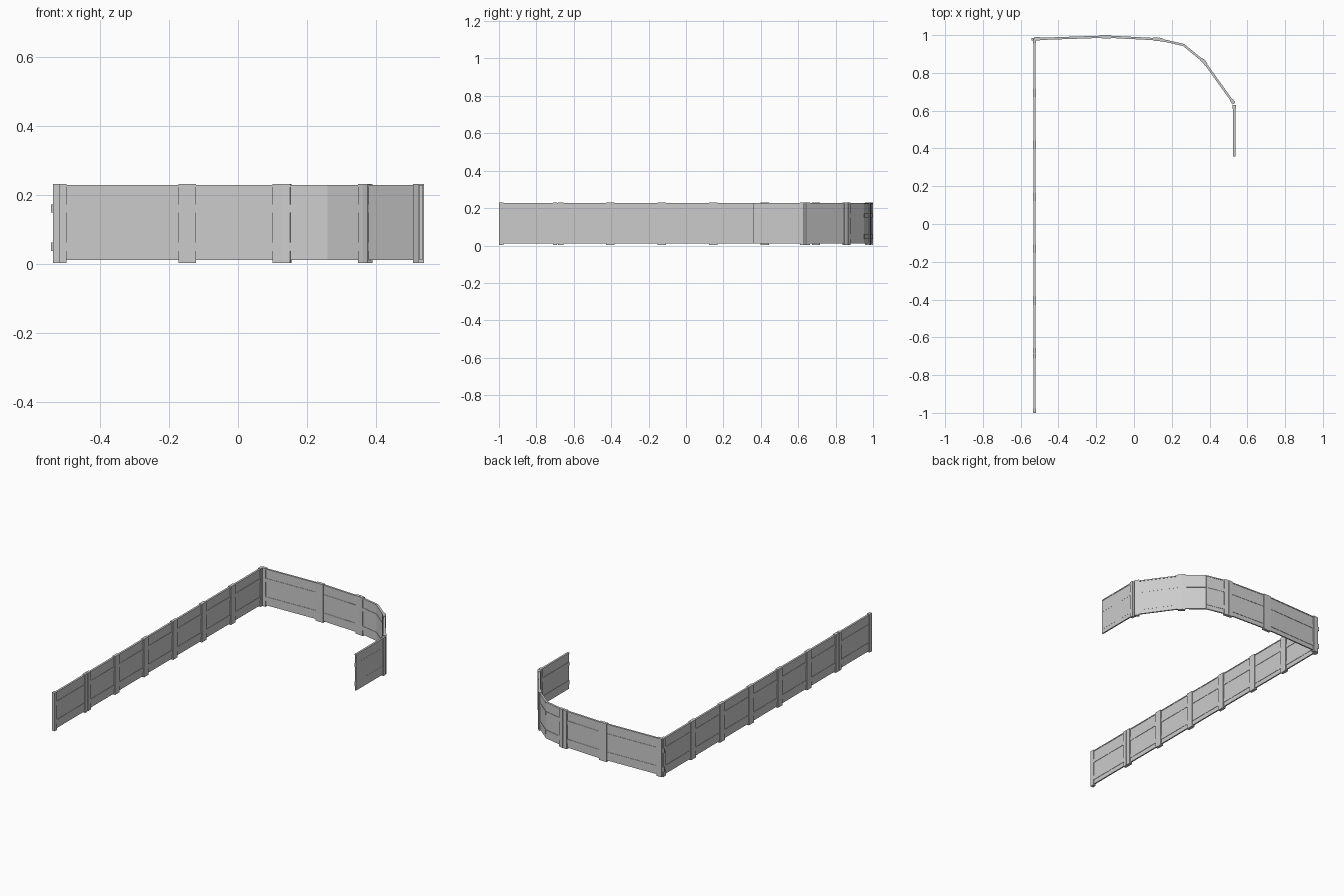
import bpy, bmesh
from mathutils import Vector, Matrix

if "Cube" in bpy.data.objects:
    bpy.data.objects.remove(bpy.data.objects["Cube"])


def box(name, a, b, n0, n1, z0, z1, ext=(0, 0)):
    """Box running from plan point a to b; n is the offset towards the outside."""
    a, b = Vector((*a, 0)), Vector((*b, 0))
    d = (b - a).normalized()
    a, b = a - d * ext[0], b + d * ext[1]
    n = Vector((-d.y, d.x, 0))
    centre = (a + b) / 2 + n * (n0 + n1) / 2 + Vector((0, 0, (z0 + z1) / 2))
    rot = Matrix((d, n, Vector((0, 0, 1)))).transposed().to_4x4()
    m = Matrix.Translation(centre) @ rot @ Matrix.Diagonal(((b - a).length, n1 - n0, z1 - z0, 1))
    bm = bmesh.new()
    bmesh.ops.create_cube(bm, size=1, matrix=m)
    me = bpy.data.meshes.new(name)
    bm.to_mesh(me)
    bm.free()
    ob = bpy.data.objects.new(name, me)
    bpy.context.collection.objects.link(ob)
    return ob


def bay(a, b, outer=True, rail_ext=(0, 0)):
    """One fence bay: sheet, two horizontal rails, base strip and top cap."""
    o = 0.006 if outer else 0.0045
    box("panel", a, b, -0.004, 0.004, 0.01, 0.224)
    box("lower_rail", a, b, -0.006, o, 0.036, 0.062, rail_ext)
    box("upper_rail", a, b, -0.006, o, 0.149, 0.172, rail_ext)
    box("top_cap", a, b, -0.006, 0.006, 0.222, 0.228)


def post(p, d, width):
    """Upright at p, lying along direction d."""
    p, d = Vector(p), Vector(d).normalized() * width / 2
    box("post", p - d, p + d, -0.009, 0.009, 0.002, 0.231)


# long straight left side
X = -0.527
ys = [-1.0, -0.685, -0.405, -0.13, 0.145, 0.42, 0.695, 0.975]
for y0, y1 in zip(ys, ys[1:]):
    bay((X, y0), (X, y1))
post((X, -0.988), (0, 1), 0.024)
post((X, -0.70), (0, 1), 0.022)
post((X, -0.67), (0, 1), 0.028)
for y in ys[2:-1]:
    post((X, y), (0, 1), 0.045)
post((X, 0.968), (0, 1), 0.024)

# back side curving round to the short right side
path = [(-0.53, 0.979), (-0.147, 0.992), (0.128, 0.978), (0.262, 0.948),
        (0.37, 0.86), (0.529, 0.638)]
for i, (a, b) in enumerate(zip(path, path[1:])):
    bay(a, b, outer=i < 4, rail_ext=(0.012, 0) if i == 0 else (0, 0))
bay((0.531, 0.63), (0.531, 0.357), outer=False)

# posts at the back: corner, middle, and pairs at the joints
post((-0.514, 0.980), (1, 0.03), 0.032)
post((-0.147, 0.991), (1, 0), 0.05)
post((0.113, 0.979), (1, -0.05), 0.026)
post((0.14, 0.976), (0.134, -0.03), 0.026)
post((0.362, 0.867), (0.108, -0.088), 0.02)
post((0.376, 0.852), (0.159, -0.222), 0.022)
post((0.522, 0.648), (0.159, -0.222), 0.026)
post((0.531, 0.62), (0, -1), 0.02)
